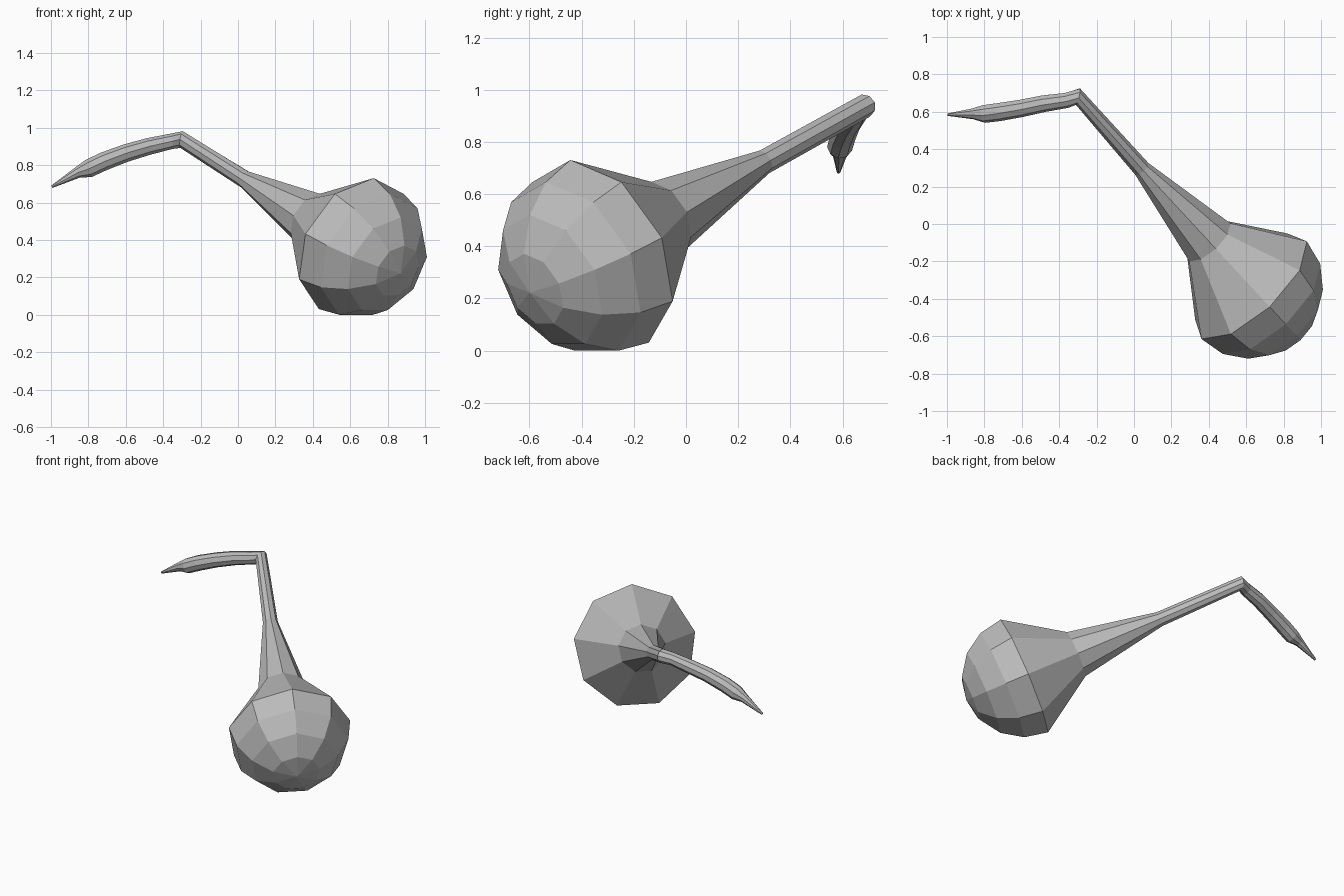
import bpy, bmesh, math
from mathutils import Vector

cube = bpy.data.objects.get("Cube")
if cube:
    bpy.data.objects.remove(cube, do_unlink=True)

SIDES = 9
AXIS = Vector((-0.63, 0.68, 0.38)).normalized()   # bulb towards neck
BULB = Vector((0.625, -0.335, 0.36))
RADIUS = 0.39

# Rings as (centre, radius, direction), starting near the bulb's pole
rings = []
for step in (3, 2, 1, 0):
    a = step * math.pi / 8
    rings.append((BULB - AXIS * RADIUS * math.sin(a), RADIUS * math.cos(a), AXIS))

# Tapering neck
for dist, r in ((0.36, 0.152), (0.93, 0.048)):
    rings.append((BULB + AXIS * dist, r, AXIS))

# Bent stem, curving down to a pointed tip
stem = [
    ((-0.30, 0.682, 0.927), 0.046),
    ((-0.36, 0.662, 0.917), 0.042),
    ((-0.48, 0.645, 0.89), 0.046),
    ((-0.60, 0.62, 0.855), 0.048),
    ((-0.72, 0.60, 0.81), 0.05),
    ((-0.80, 0.59, 0.772), 0.049),
    ((-0.86, 0.59, 0.75), 0.03),
    ((-0.995, 0.585, 0.675), 0.007),
]
points = [rings[-1][0]] + [Vector(p) for p, r in stem]
for i, (p, r) in enumerate(stem, start=1):
    into = (points[i] - points[i - 1]).normalized()
    out = (points[min(i + 1, len(stem))] - points[i]).normalized()
    rings.append((points[i], r, (into + out).normalized()))

# Loft the rings, carrying the frame along without twist
bm = bmesh.new()
side = Vector((0.26, -0.28, 0.93))
previous_dir = AXIS
loops = []
for centre, r, direction in rings:
    side = previous_dir.rotation_difference(direction) @ side
    side = (side - direction * side.dot(direction)).normalized()
    across = direction.cross(side)
    previous_dir = direction
    loops.append([
        bm.verts.new(centre + r * (side * math.cos(t) + across * math.sin(t)))
        for t in (2 * math.pi * k / SIDES for k in range(SIDES))])

for low, high in zip(loops, loops[1:]):
    for k in range(SIDES):
        n = (k + 1) % SIDES
        bm.faces.new((low[k], low[n], high[n], high[k]))

# Close the bulb's pole and the stem's tip
pole = bm.verts.new(BULB - AXIS * RADIUS)
for k in range(SIDES):
    bm.faces.new((pole, loops[0][(k + 1) % SIDES], loops[0][k]))
bm.faces.new(loops[-1])
bmesh.ops.recalc_face_normals(bm, faces=bm.faces)

# Rest the body on the ground
lowest = min(v.co.z for v in bm.verts)
bmesh.ops.translate(bm, verts=bm.verts, vec=(0, 0, -lowest))

mesh = bpy.data.meshes.new("gourd_body")
bm.to_mesh(mesh)
bm.free()
body = bpy.data.objects.new("gourd_body", mesh)
bpy.context.collection.objects.link(body)

grey = bpy.data.materials.new("light_grey")
grey.use_nodes = True
colour = (0.5, 0.5, 0.5, 1)
grey.diffuse_color = colour
grey.node_tree.nodes["Principled BSDF"].inputs["Base Color"].default_value = colour
mesh.materials.append(grey)
